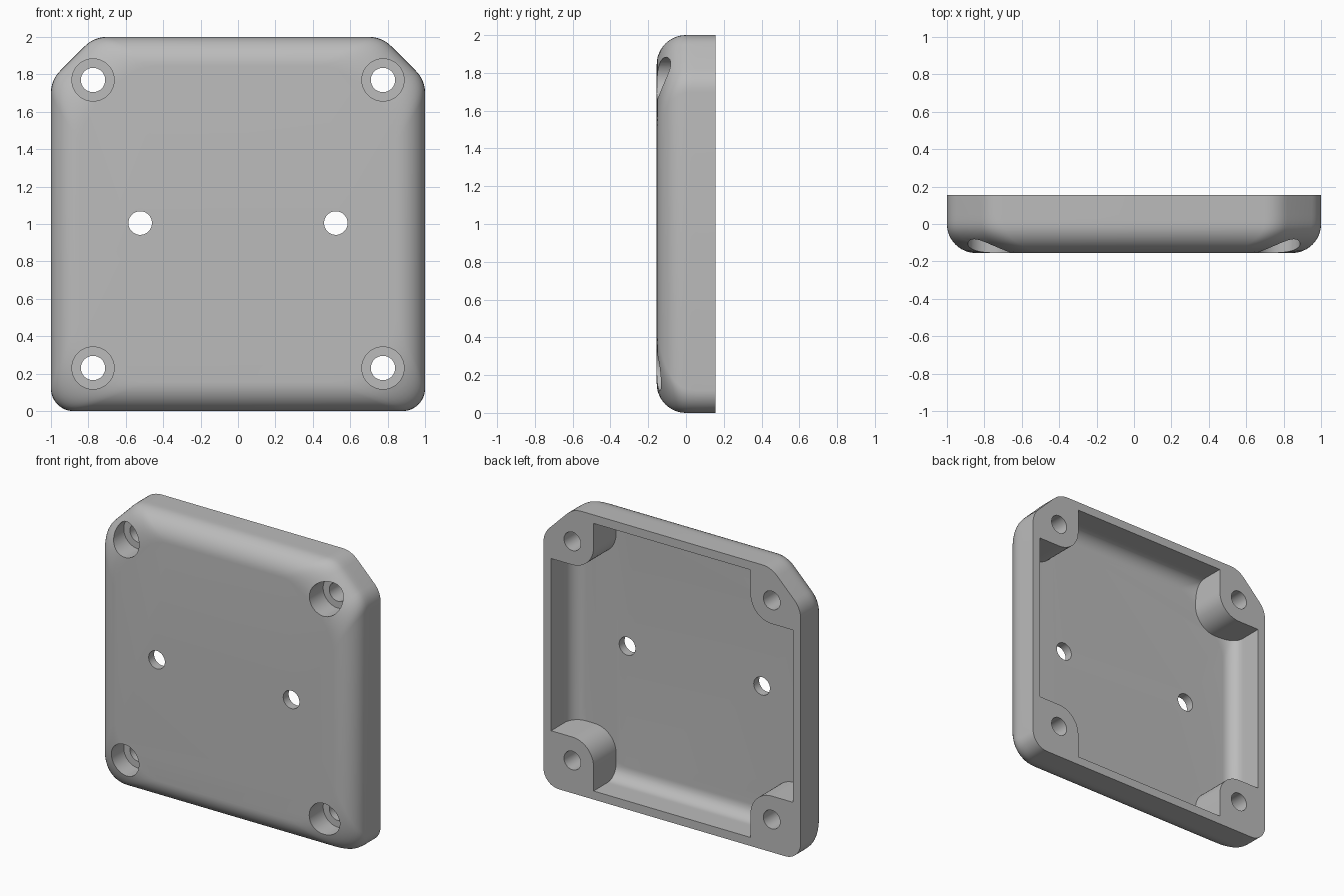
import bpy, bmesh, math
from mathutils import Vector

cube = bpy.data.objects.get("Cube")
if cube:
    bpy.data.objects.remove(cube, do_unlink=True)

BACK, FRONT = 0.155, -0.155
HOLE_X, HOLE_Z, MID = 0.775, 0.77, 1.0


def corner_arc(a, r, steps=12):
    """Rounded corner in the (+,+) quadrant, running from side to end."""
    return [(a - r + r * math.cos(t * math.pi / 2 / steps),
             a - r + r * math.sin(t * math.pi / 2 / steps)) for t in range(steps + 1)]


def corner_chamfer(a, c, soft, steps=6):
    """Chamfered corner in the (+,+) quadrant with softened ends."""
    pts = []
    k = soft / math.sqrt(2)
    for p, q, s in (((a, a - c - soft), (a, a - c), (a - k, a - c + k)),
                    ((a - c + k, a - k), (a - c, a), (a - c - soft, a))):
        for i in range(steps + 1):
            t = i / steps
            pts.append(tuple((1 - t) ** 2 * p[j] + 2 * t * (1 - t) * q[j] + t * t * s[j]
                             for j in (0, 1)))
    return pts


def outline(a, r, c, soft):
    """Closed plate outline: chamfered top corners, rounded bottom corners."""
    top, low = corner_chamfer(a, c, soft), corner_arc(a, r)
    return (top + [(-x, z) for x, z in reversed(top)]
            + [(-x, -z) for x, z in low] + [(x, -z) for x, z in reversed(low)])


def loft(name, rings):
    """Skin a stack of (y, outline) rings and cap both ends."""
    bm = bmesh.new()
    loops = [[bm.verts.new((x, y, MID + z)) for x, z in pts] for y, pts in rings]
    for l0, l1 in zip(loops, loops[1:]):
        for i in range(len(l0)):
            j = (i + 1) % len(l0)
            bm.faces.new((l0[i], l0[j], l1[j], l1[i]))
    bm.faces.new(loops[0])
    bm.faces.new(loops[-1])
    bmesh.ops.recalc_face_normals(bm, faces=bm.faces)
    mesh = bpy.data.meshes.new(name)
    bm.to_mesh(mesh)
    bm.free()
    obj = bpy.data.objects.new(name, mesh)
    bpy.context.collection.objects.link(obj)
    return obj


def dish(name, inset, back):
    """Plate with a rounded front edge, optionally inset for the hollow."""
    fillet = BACK - inset
    ys = [back, 0.05, 0.025] + [-fillet * math.sin(i * math.pi / 24) for i in range(13)]
    rings = []
    for y in ys:
        d = fillet - math.sqrt(max(0, fillet ** 2 - min(y, 0) ** 2))
        u = min(1, max(0, (0.05 - y) / (fillet + 0.05)))
        s = 1 - math.sqrt(max(0, 1 - u * u))
        rings.append((y, outline(1 - inset - d, 0.12 + 0.24 * s, 0.23 + 0.08 * s,
                                 0.07 + 0.04 * s)))
    return loft(name, rings)


def cylinder(name, x, z, r, y0, y1, sides=48):
    ring = [(x + r * math.cos(i * math.tau / sides),
             z + r * math.sin(i * math.tau / sides)) for i in range(sides)]
    return loft(name, [(y0, ring), (y1, ring)])


def cut(target, cutter):
    cutter.hide_render = True
    mod = target.modifiers.new("cut", 'BOOLEAN')
    mod.operation = 'DIFFERENCE'
    mod.solver = 'EXACT'
    mod.object = cutter
    bpy.context.view_layer.objects.active = target
    bpy.ops.object.modifier_apply(modifier=mod.name)
    bpy.data.objects.remove(cutter, do_unlink=True)


# Outer plate and the hollow in its back
plate = dish("cover_plate", 0, BACK)
hollow = dish("hollow", 0.06, 0.25)

# Corner screw bosses are left standing in the hollow
corners = [(sx, sz) for sx in (-1, 1) for sz in (-1, 1)]
r, e = 0.165, 0.4
boss = [(-r * math.cos(i * math.pi / 24), -r * math.sin(i * math.pi / 24)) for i in range(13)]
boss += [(e, -r), (e, e), (-r, e)]
for sx, sz in corners:
    pts = [(sx * (HOLE_X + x), sz * (HOLE_Z + z)) for x, z in boss]
    cut(hollow, loft("boss", [(-0.4, pts), (0.4, pts)]))
cut(plate, hollow)

# Counterbored screw holes
for sx, sz in corners:
    x, z = sx * HOLE_X, sz * HOLE_Z
    cut(plate, cylinder("counterbore", x, z, 0.113, -0.3, 0.0))
    cut(plate, cylinder("screw_hole", x, z, 0.065, -0.3, 0.3))

# Two small holes through the middle
for sx in (-1, 1):
    cut(plate, cylinder("middle_hole", sx * 0.523, 0.005, 0.063, -0.3, 0.3))

# Plain grey material
grey = bpy.data.materials.new("plain_grey")
grey.use_nodes = True
colour = (0.5, 0.5, 0.5, 1)
grey.diffuse_color = colour
grey.node_tree.nodes["Principled BSDF"].inputs["Base Color"].default_value = colour
plate.data.materials.clear()
plate.data.materials.append(grey)

bpy.ops.object.select_all(action='DESELECT')
plate.select_set(True)
bpy.context.view_layer.objects.active = plate
bpy.ops.object.shade_smooth_by_angle(angle=math.radians(30))
